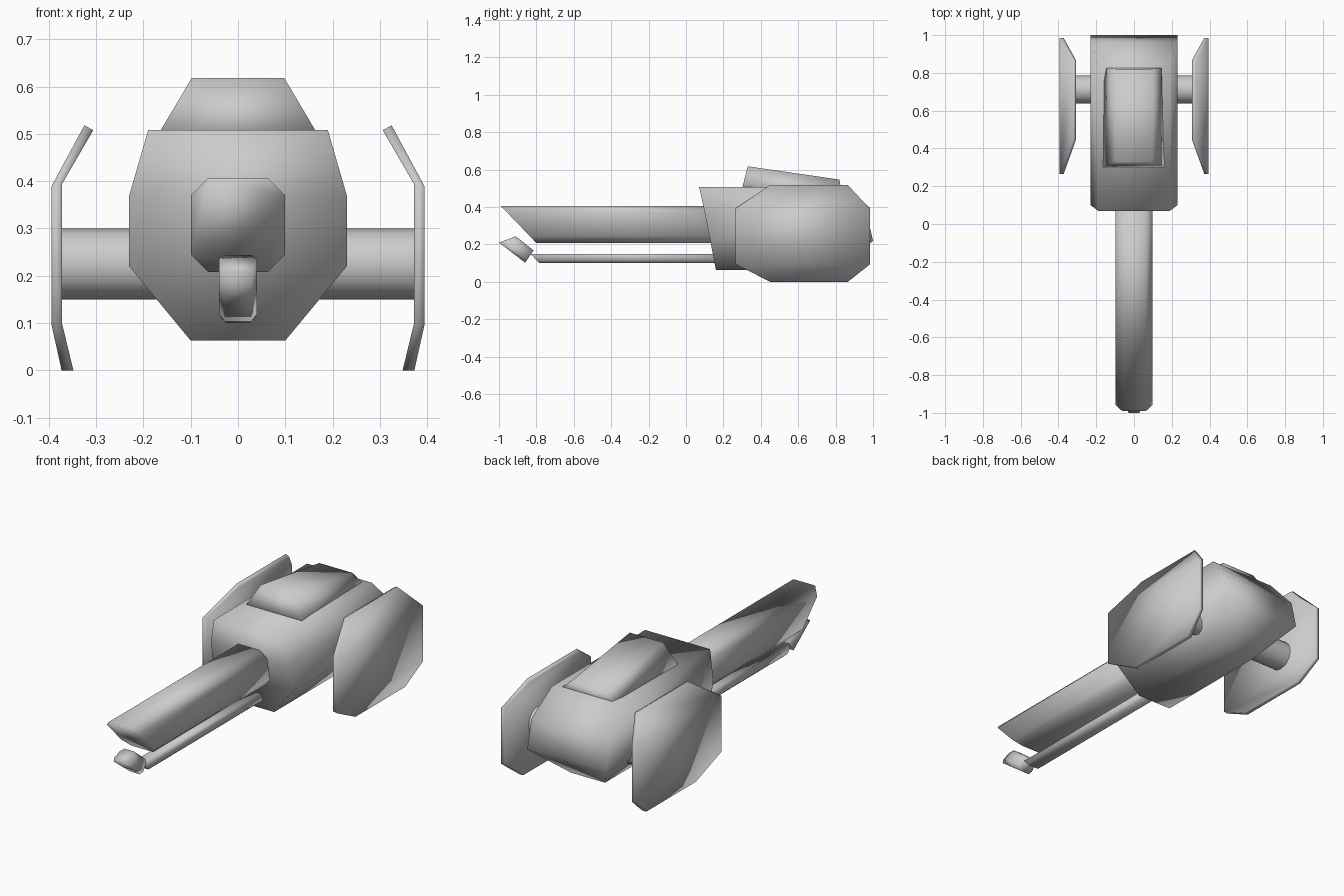
import bpy, bmesh, math

if "Cube" in bpy.data.objects:
    bpy.data.objects.remove(bpy.data.objects["Cube"])


def loft(name, rings, mirror=False):
    """Skin matching rings of points, cap both ends, shade smooth."""
    bm = bmesh.new()
    rows = [[bm.verts.new(p) for p in ring] for ring in rings]
    n = len(rows[0])
    for a, b in zip(rows, rows[1:]):
        for i in range(n):
            j = (i + 1) % n
            bm.faces.new((a[i], a[j], b[j], b[i]))
    bm.faces.new(rows[0])
    bm.faces.new(rows[-1])
    bmesh.ops.recalc_face_normals(bm, faces=bm.faces)
    for f in bm.faces:
        f.smooth = True
    me = bpy.data.meshes.new(name)
    bm.to_mesh(me)
    bm.free()
    ob = bpy.data.objects.new(name, me)
    bpy.context.collection.objects.link(ob)
    if mirror:
        ob.modifiers.new("mirror", 'MIRROR')
    return ob


def rect(w, y0, y1, z0, z1=None):
    """Four-point ring; front edge at z0, back edge at z1."""
    z1 = z0 if z1 is None else z1
    return [(-w, y0, z0), (w, y0, z0), (w, y1, z1), (-w, y1, z1)]


def octagon(top, bottom, w, cx, cz):
    """Chamfered section between a top and a bottom (y, z) point."""
    pts = [(cx, 0), (1, cz), (1, 1 - cz), (cx, 1),
           (-cx, 1), (-1, 1 - cz), (-1, cz), (-cx, 0)]
    return [(x * w, top[0] + (bottom[0] - top[0]) * t,
             top[1] + (bottom[1] - top[1]) * t) for x, t in pts]


# Main hull, stacked from bottom to top with a slanted nose
loft("hull", [rect(0.10, 0.16, 0.82, 0.063),
              rect(0.23, 0.13, 1.00, 0.22),
              rect(0.23, 0.10, 0.965, 0.37),
              rect(0.19, 0.07, 0.85, 0.508)])

# Raised canopy sloping to the rear
loft("canopy", [rect(0.168, 0.30, 0.83, 0.50, 0.49),
                rect(0.098, 0.33, 0.82, 0.618, 0.547)])

# Large barrel with a slanted muzzle
loft("barrel", [octagon((-0.99, 0.406), (-0.80, 0.208), 0.099, 0.64, 0.18),
                octagon((0.25, 0.406), (0.25, 0.208), 0.099, 0.64, 0.18)])

# Thin lower tube and its upturned tip
loft("lower_tube", [octagon((-0.83, 0.15), (-0.785, 0.10), 0.038, 0.65, 0.25),
                    octagon((0.25, 0.15), (0.25, 0.10), 0.038, 0.65, 0.25)])
loft("lower_tip", [octagon((-0.91, 0.244), (-1.0, 0.21), 0.04, 0.7, 0.25),
                   octagon((-0.815, 0.168), (-0.86, 0.103), 0.04, 0.7, 0.25)])

# Folded side plates: (outer x, outer z, inner x, inner z, front y, back y)
plate = [(0.373, 0.0, 0.348, 0.0, 0.45, 0.865),
         (0.394, 0.095, 0.372, 0.099, 0.265, 0.985),
         (0.394, 0.39, 0.372, 0.394, 0.265, 0.985),
         (0.325, 0.518, 0.306, 0.508, 0.45, 0.865)]
loft("side_plate", [[(xo, y0, zo), (xo, y1, zo), (xi, y1, zi), (xi, y0, zi)]
                    for xo, zo, xi, zi, y0, y1 in plate], mirror=True)

# Axle joining the plates through the hull
bpy.ops.mesh.primitive_cylinder_add(vertices=12, radius=0.075, depth=0.76,
                                    location=(0, 0.712, 0.225),
                                    rotation=(0, math.pi / 2, 0))
axle = bpy.context.object
axle.name = "axle"
bpy.ops.object.shade_smooth_by_angle(angle=math.radians(40))
